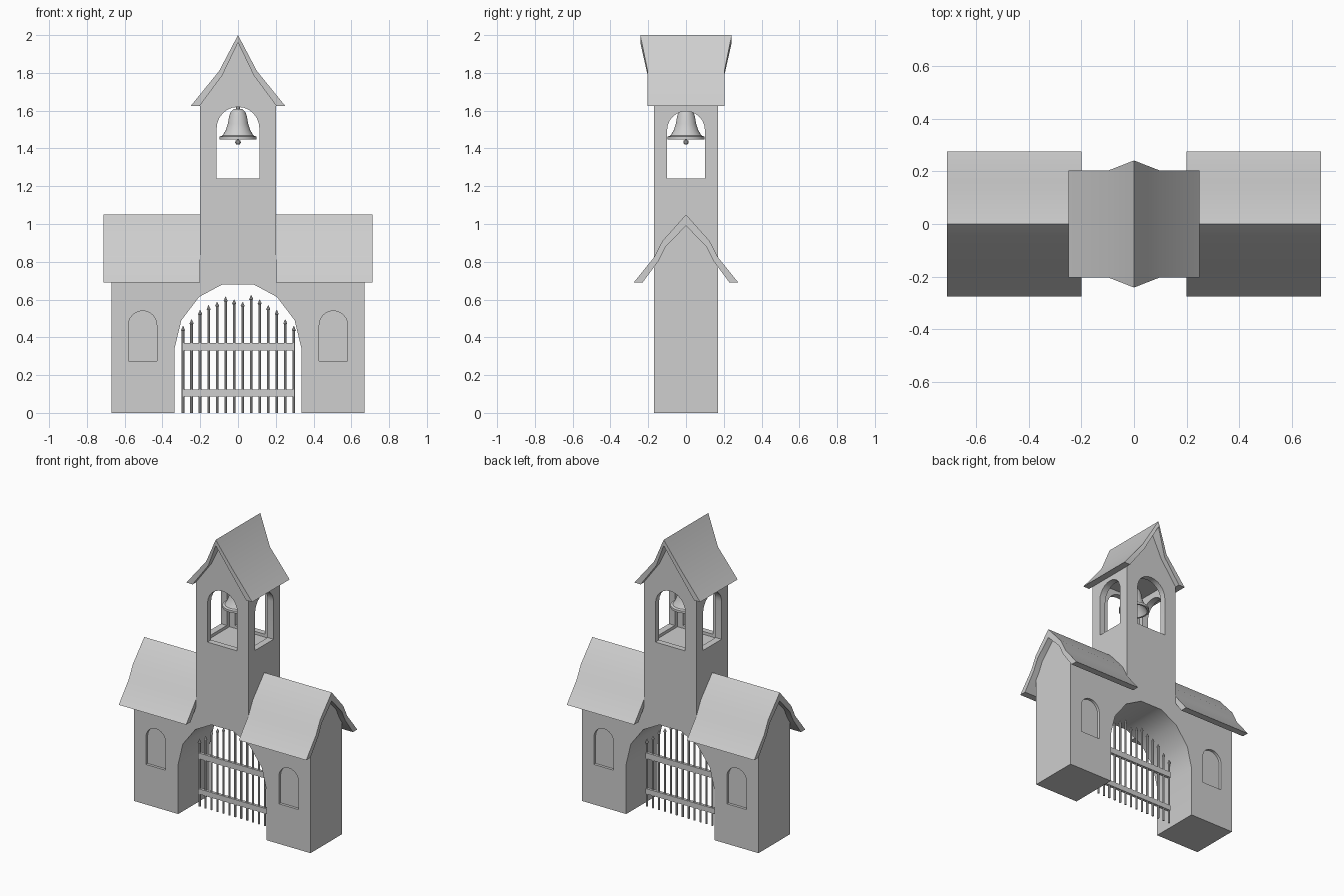
import bpy, bmesh, math

if "Cube" in bpy.data.objects:
    bpy.data.objects.remove(bpy.data.objects["Cube"])

stone = bpy.data.materials.new("light grey stone")
stone.diffuse_color = (0.62, 0.62, 0.62, 1)
stone.use_nodes = True
stone.node_tree.nodes["Principled BSDF"].inputs["Base Color"].default_value = stone.diffuse_color


def make(name, bm):
    bmesh.ops.recalc_face_normals(bm, faces=bm.faces)
    me = bpy.data.meshes.new(name)
    bm.to_mesh(me)
    bm.free()
    ob = bpy.data.objects.new(name, me)
    bpy.context.collection.objects.link(ob)
    me.materials.append(stone)
    return ob


def place(axis, u, v, t):
    return (t, u, v) if axis == "x" else (u, t, v)


def prism(name, pts, axis, a, b):
    """Extrude an outline (u, z) along x or y from a to b."""
    bm = bmesh.new()
    ends = [[bm.verts.new(place(axis, u, v, t)) for u, v in pts] for t in (a, b)]
    n = len(pts)
    for e in ends:
        bm.faces.new(e)
    for i in range(n):
        j = (i + 1) % n
        bm.faces.new((ends[0][i], ends[0][j], ends[1][j], ends[1][i]))
    return make(name, bm)


def roof(name, outer, inner, axis, spans):
    """Gabled shell; half profiles run from ridge to eave, spans give its ends per point."""
    bm = bmesh.new()
    mirror = lambda p: [(-u, v) for u, v in p[:0:-1]] + list(p)
    s = spans[:0:-1] + spans
    rows = []
    for prof in (mirror(outer), mirror(inner)):
        for k in (0, 1):
            rows.append([bm.verts.new(place(axis, u, v, sp[k]))
                         for (u, v), sp in zip(prof, s)])
    o0, o1, i0, i1 = rows
    for i in range(len(s) - 1):
        for p, q in ((o0, o1), (i0, i1), (o0, i0), (o1, i1)):
            bm.faces.new((p[i], p[i + 1], q[i + 1], q[i]))
    for i in (0, -1):
        bm.faces.new((o0[i], o1[i], i1[i], i0[i]))
    return make(name, bm)


def arch(cx, r, z0, top, n=12):
    return [(cx - r, z0), (cx + r, z0)] + [
        (cx + r * math.cos(math.pi * i / n), top - r + r * math.sin(math.pi * i / n))
        for i in range(n + 1)]


def cut(ob, cutter):
    bpy.context.view_layer.objects.active = ob
    m = ob.modifiers.new("cut", "BOOLEAN")
    m.operation, m.solver, m.object = "DIFFERENCE", "EXACT", cutter
    bpy.ops.object.modifier_apply(modifier=m.name)
    bpy.data.objects.remove(cutter)


def box(bm, x0, x1, y0, y1, z0, z1):
    vs = bmesh.ops.create_cube(bm, size=1)["verts"]
    for v in vs:
        v.co = (x1 if v.co.x > 0 else x0, y1 if v.co.y > 0 else y0, z1 if v.co.z > 0 else z0)


def lathe(bm, prof, n, x=0, y=0):
    rings = [[bm.verts.new((x + r * math.cos(2 * math.pi * i / n),
                            y + r * math.sin(2 * math.pi * i / n), z)) for i in range(n)]
             for r, z in prof]
    for a, b in zip(rings, rings[1:]):
        for i in range(n):
            j = (i + 1) % n
            bm.faces.new((a[i], a[j], b[j], b[i]))
    bm.faces.new(rings[0])
    bm.faces.new(rings[-1])


# gatehouse wall with gabled ends
half = [(0.17, 0.0), (0.17, 0.79), (0.113, 0.885), (0.0, 1.0)]
wall = prism("gatehouse_wall", half + [(-u, v) for u, v in half[2::-1]], "x", -0.67, 0.67)
# gateway
g = [(0.335, -0.1), (0.335, 0.345), (0.30, 0.49), (0.206, 0.614), (0.083, 0.68)]
cut(wall, prism("cutter", g + [(-u, v) for u, v in g[::-1]], "y", -0.5, 0.5))
# shallow blind windows, front and back
for sx in (-1, 1):
    for sy in (-1, 1):
        cut(wall, prism("cutter", arch(sx * 0.505, 0.075, 0.275, 0.54), "y",
                        sy * 0.152, sy * 0.3))

# bell tower with gabled top
tower = prism("bell_tower", [(-0.2, 0.79), (0.2, 0.79), (0.2, 1.635), (0.085, 1.79),
                             (0, 1.962), (-0.085, 1.79), (-0.2, 1.635)], "y", -0.17, 0.17)
bm = bmesh.new()
box(bm, -0.155, 0.155, -0.13, 0.13, 1.22, 1.64)
cut(tower, make("cutter", bm))
cut(tower, prism("cutter", arch(0, 0.113, 1.24, 1.62), "y", -0.5, 0.5))
cut(tower, prism("cutter", arch(0, 0.10, 1.24, 1.597), "x", -0.5, 0.5))

# tower roof, flaring outwards at the ridge
roof("tower_roof", [(0, 2.0), (0.1, 1.81), (0.25, 1.625)],
     [(0, 1.96), (0.083, 1.787), (0.203, 1.625)], "y",
     [(-0.242, 0.242), (-0.203, 0.203), (-0.203, 0.203)])

# wing roofs
for name, a, b in (("left_roof", -0.712, -0.2), ("right_roof", 0.2, 0.712)):
    roof(name, [(0, 1.05), (0.125, 0.91), (0.168, 0.825), (0.277, 0.69)],
         [(0, 0.99), (0.108, 0.88), (0.145, 0.805), (0.23, 0.69)], "x", [(a, b)] * 4)

# bell with hollow mouth
bm = bmesh.new()
lathe(bm, [(0.03, 1.52), (0.07, 1.47), (0.085, 1.447), (0.097, 1.447), (0.097, 1.463),
           (0.082, 1.468), (0.066, 1.495), (0.054, 1.53), (0.047, 1.57), (0.038, 1.595),
           (0.02, 1.61)], 24)
make("bell", bm)
bm = bmesh.new()
lathe(bm, [(0.006, 1.53), (0.006, 1.445), (0.014, 1.44), (0.015, 1.43), (0.008, 1.42)], 10)
make("bell_clapper", bm)
bm = bmesh.new()
lathe(bm, [(0.01, 1.60), (0.01, 1.645)], 8)
make("bell_hanger", bm)

# gate bars with spear heads, and rails
tops = [0.46, 0.495, 0.545, 0.57, 0.588, 0.615]
tops = tops + [0.6, 0.588, 0.624, 0.6] + tops[3::-1]
bm = bmesh.new()
for i, t in enumerate(tops):
    lathe(bm, [(0.007, 0), (0.007, t - 0.026), (0.011, t - 0.022), (0.001, t)], 8,
          -0.291 + i * 0.0451)
make("gate_bars", bm)
bm = bmesh.new()
for z0, z1 in ((0.088, 0.124), (0.33, 0.37)):
    box(bm, -0.296, 0.3, -0.01, 0.01, z0, z1)
make("gate_rails", bm)

# smooth shading with sharp edges kept
for ob in bpy.context.scene.objects:
    ob.select_set(True)
bpy.context.view_layer.objects.active = wall
bpy.ops.object.shade_smooth_by_angle(angle=math.radians(30))
